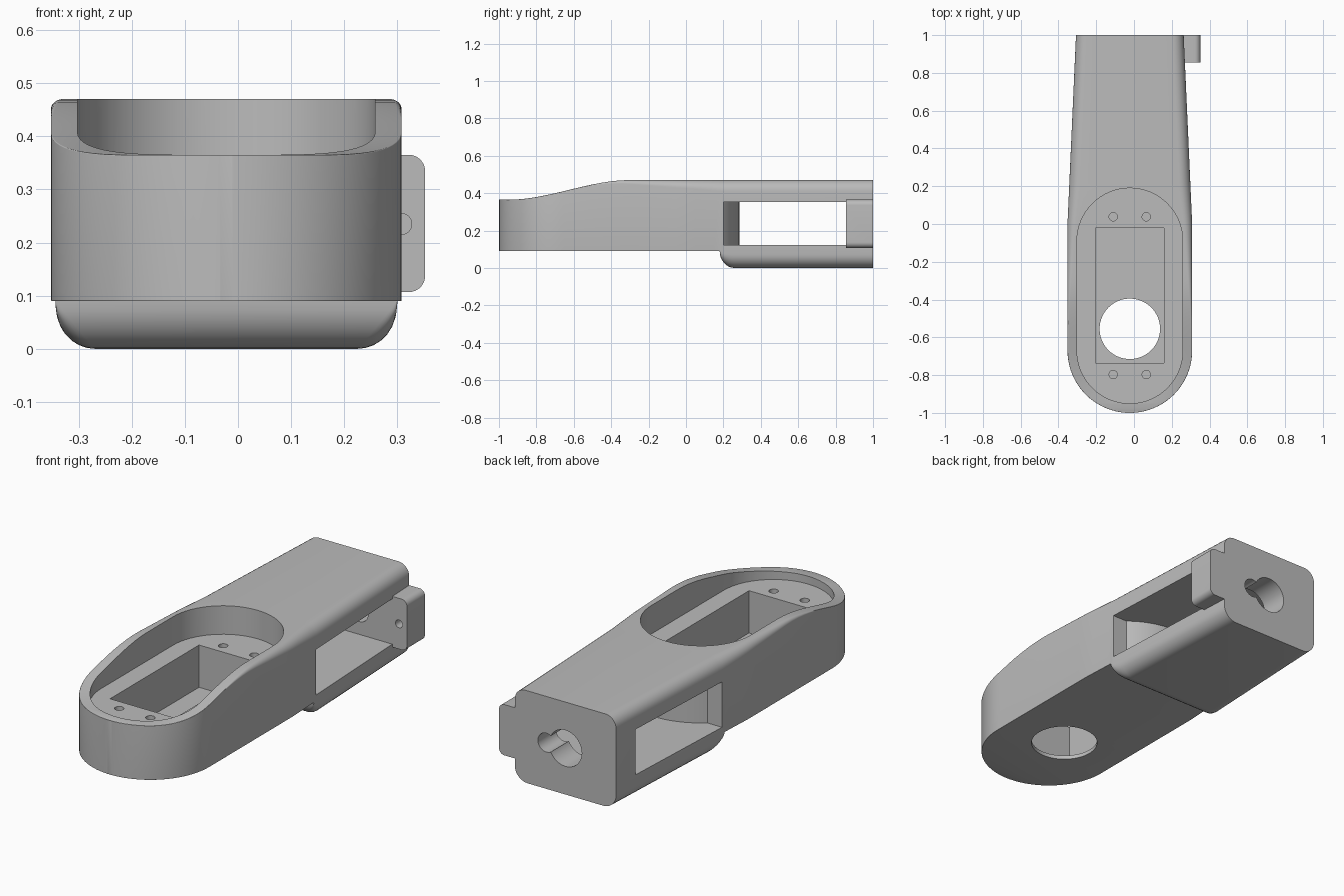
import bpy, bmesh, math
from mathutils import Matrix

cube = bpy.data.objects.get("Cube")
if cube:
    bpy.data.objects.remove(cube, do_unlink=True)

CX = -0.022          # centre line of the arm
NOSE_Y = -0.67       # centre of the round nose
FOOT_Y = 0.18        # where the foot begins

grey = bpy.data.materials.new("plain grey")
grey.use_nodes = True
grey.diffuse_color = (0.5, 0.5, 0.5, 1)
grey.node_tree.nodes["Principled BSDF"].inputs["Base Color"].default_value = (0.5, 0.5, 0.5, 1)


def clamp(v, lo=0.0, hi=1.0):
    return max(lo, min(hi, v))


def make_object(name, bm):
    bmesh.ops.recalc_face_normals(bm, faces=bm.faces)
    mesh = bpy.data.meshes.new(name)
    bm.to_mesh(mesh)
    bm.free()
    mesh.materials.append(grey)
    obj = bpy.data.objects.new(name, mesh)
    bpy.context.collection.objects.link(obj)
    return obj


def loft(name, rings):
    """Skin equal-length rings and cap both ends."""
    bm = bmesh.new()
    loops = [[bm.verts.new(p) for p in ring] for ring in rings]
    for a, b in zip(loops, loops[1:]):
        for i in range(len(a)):
            j = (i + 1) % len(a)
            bm.faces.new((a[i], a[j], b[j], b[i]))
    bm.faces.new(loops[0])
    bm.faces.new(loops[-1])
    return make_object(name, bm)


def prism(name, outline, z0, z1):
    return loft(name, [[(x, y, z) for x, y in outline] for z in (z0, z1)])


def arc(cx, cy, r, a0, a1, n):
    return [(cx + r * math.cos(math.radians(a0 + (a1 - a0) * i / n)),
             cy + r * math.sin(math.radians(a0 + (a1 - a0) * i / n))) for i in range(n + 1)]


def circle(cx, cy, r, n=48):
    return arc(cx, cy, r, 0, 360, n)[:-1]


def rect(x0, x1, y0, y1):
    return [(x0, y0), (x1, y0), (x1, y1), (x0, y1)]


def along_y(name, outline_xz, y0, y1):
    return loft(name, [[(x, y, z) for x, z in outline_xz] for y in (y0, y1)])


def boolean(target, tool, operation):
    mod = target.modifiers.new("join", "BOOLEAN")
    mod.operation = operation
    mod.solver = "EXACT"
    mod.object = tool
    bpy.context.view_layer.update()
    graph = bpy.context.evaluated_depsgraph_get()
    mesh = bpy.data.meshes.new_from_object(target.evaluated_get(graph))
    target.modifiers.clear()
    target.data = mesh
    bpy.data.objects.remove(tool, do_unlink=True)


# Arm body: rounded sections along y, with a round nose, a sloped top and a foot
def section(y):
    if y < NOSE_Y:
        w = max(0.012, math.sqrt(max(0, 0.33 ** 2 - (y - NOSE_Y) ** 2)))
    else:
        w = 0.33 - 0.045 * clamp(y)
    t = clamp((y + 0.95) / 0.65)
    top = 0.365 + 0.105 * t * t * (3 - 2 * t)
    r_top = 0.002 + 0.058 * clamp((y + 0.55) / 0.75)
    s = clamp((y - FOOT_Y) / 0.08)
    bottom = 0.09 * (1 - math.sqrt(1 - (1 - s) ** 2))if y > FOOT_Y else 0.09
    r_bot = max(0.002, 0.8 * (0.09 - bottom))
    r_bot, r_top = min(r_bot, w * 0.9), min(r_top, w * 0.9)
    pts = []
    for cx, cz, r, a in ((w - r_bot, bottom + r_bot, r_bot, -90), (w - r_top, top - r_top, r_top, 0),
                         (r_top - w, top - r_top, r_top, 90), (r_bot - w, bottom + r_bot, r_bot, 180)):
        pts += arc(CX + cx, cz, r, a, a + 90, 7)
    return [(x, y, z) for x, z in pts]


stations = [NOSE_Y - 0.33 * math.cos(math.pi / 2 * i / 20) for i in range(21)]
stations += [-0.65 + 0.05 * i for i in range(17)]
stations += [FOOT_Y] + [FOOT_Y + 0.08 * (1 - math.cos(math.pi / 2 * i / 8)) for i in range(1, 9)] + [1.0]
body = loft("arm_body", [section(y) for y in stations])

# Side bracket with rounded outer corners
bracket = along_y("side_bracket", [(0.2, 0.107)] + arc(0.322, 0.137, 0.03, -90, 0, 8)
                  + arc(0.322, 0.335, 0.03, 0, 90, 8) + [(0.2, 0.365)], 0.855, 0.9995)
boolean(body, bracket, "UNION")

# Cavities: tray, motor well, floor hole, through window and end keyhole
tray = arc(CX, -0.09, 0.28, 0, 180, 32) + arc(CX, NOSE_Y, 0.28, 180, 360, 32)
half = math.degrees(math.acos(0.29 / 0.375))
window = [(-0.6, 0.2)] + arc(CX, -0.09, 0.375, 90 + half, 90 - half, 24) + [(0.6, 0.2), (0.6, 0.855), (-0.6, 0.855)]
cutters = [
    prism("tray_cutter", tray, 0.325, 0.7),
    prism("well_cutter", rect(-0.205, 0.16, -0.735, -0.02), 0.11, 0.5),
    prism("floor_hole_cutter", circle(CX, -0.555, 0.16, 64), -0.1, 0.2),
    prism("window_cutter", window, 0.122, 0.353),
    along_y("shaft_hole_cutter", circle(CX, 0.235, 0.092), 0.8, 1.1),
    along_y("wire_hole_cutter", circle(0.085, 0.235, 0.048, 32), 0.8, 1.1),
    along_y("bracket_hole_cutter", circle(0.307, 0.235, 0.02, 24), 0.8, 0.95),
]
for x in (-0.11, 0.065):
    for y in (-0.797, 0.038):
        cutters.append(prism("screw_hole_cutter", circle(x, y, 0.022, 24), 0.22, 0.4))
for cutter in cutters:
    boolean(body, cutter, "DIFFERENCE")

# Smooth curved walls, crisp edges
bpy.ops.object.select_all(action="DESELECT")
body.select_set(True)
bpy.context.view_layer.objects.active = body
bpy.ops.object.shade_smooth_by_angle(angle=math.radians(25))
